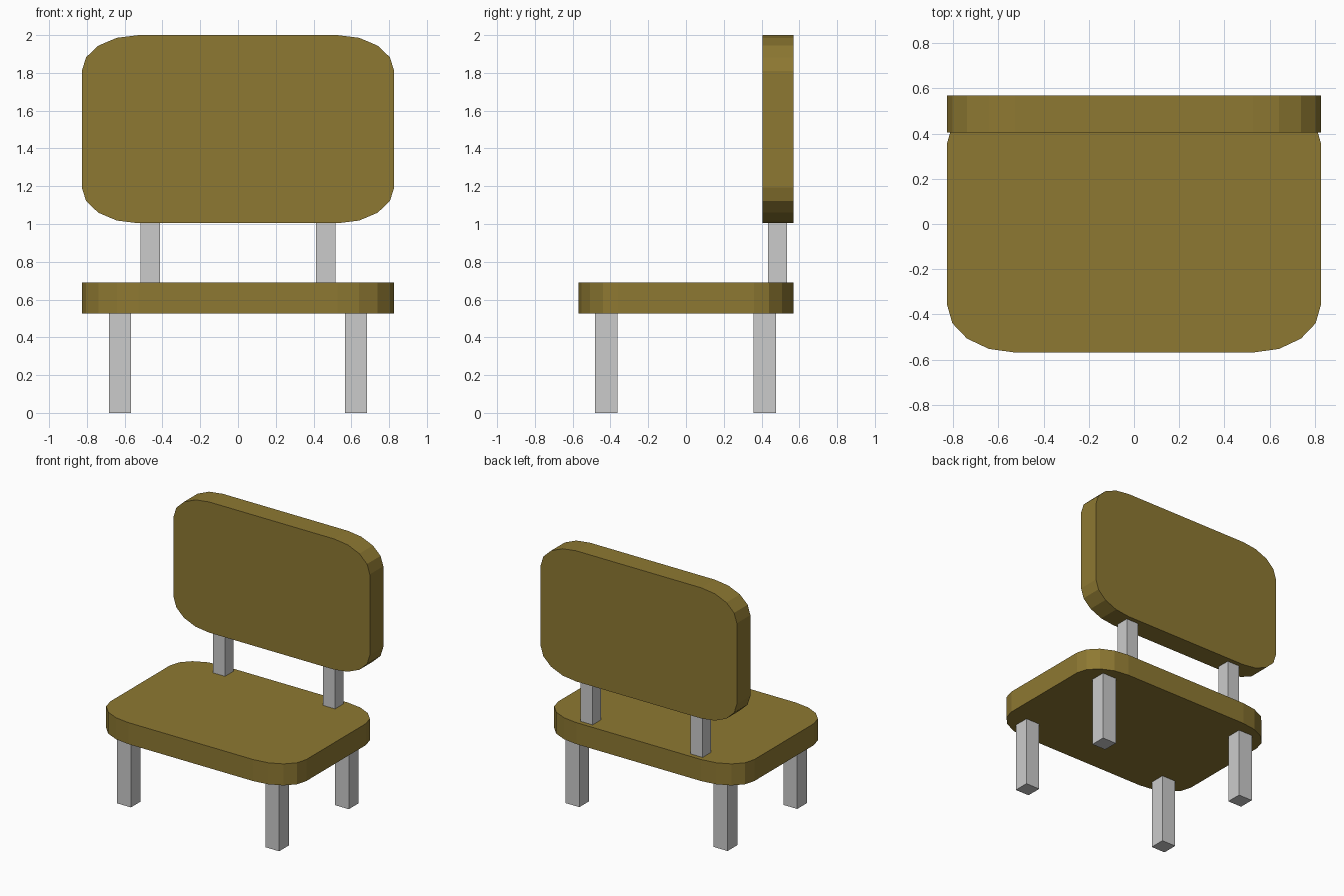
import bpy, bmesh
from math import sin, cos, pi
from mathutils import Vector

if "Cube" in bpy.data.objects:
    bpy.data.objects.remove(bpy.data.objects["Cube"])

ochre = bpy.data.materials.new("ochre")
ochre.diffuse_color = (0.27, 0.19, 0.032, 1)
ochre.use_nodes = True
ochre.node_tree.nodes["Principled BSDF"].inputs["Base Color"].default_value = ochre.diffuse_color


def finish(name, bm, material=None):
    bmesh.ops.recalc_face_normals(bm, faces=bm.faces)
    mesh = bpy.data.meshes.new(name)
    bm.to_mesh(mesh)
    bm.free()
    if material:
        mesh.materials.append(material)
    obj = bpy.data.objects.new(name, mesh)
    bpy.context.collection.objects.link(obj)


def rounded_outline(half_w, half_h, rx, ry, segments=4):
    """Rectangle with elliptical corners, as 2D points."""
    points = []
    for corner, (sx, sy) in enumerate([(1, 1), (-1, 1), (-1, -1), (1, -1)]):
        for i in range(segments + 1):
            a = (corner + i / segments) * pi / 2
            points.append((sx * (half_w - rx) + rx * cos(a),
                           sy * (half_h - ry) + ry * sin(a)))
    return points


def slab(name, points, extrusion):
    bm = bmesh.new()
    face = bm.faces.new([bm.verts.new(p) for p in points])
    result = bmesh.ops.extrude_face_region(bm, geom=[face], use_keep_orig=True)
    verts = [v for v in result["geom"] if isinstance(v, bmesh.types.BMVert)]
    bmesh.ops.translate(bm, verts=verts, vec=extrusion)
    finish(name, bm, ochre)


def post(name, x, y, z0, z1, width):
    bm = bmesh.new()
    bmesh.ops.create_cube(bm, size=1)
    bmesh.ops.scale(bm, verts=bm.verts, vec=(width, width, z1 - z0))
    bmesh.ops.translate(bm, verts=bm.verts, vec=(x, y, (z0 + z1) / 2))
    finish(name, bm)


# Seat: horizontal rounded slab
slab("seat", [(x, y, 0.527) for x, y in rounded_outline(0.827, 0.569, 0.3, 0.21)],
     Vector((0, 0, 0.164)))

# Backrest: upright rounded slab
slab("backrest", [(x, 0.406, 1.5 + z) for x, z in rounded_outline(0.827, 0.498, 0.3, 0.19)],
     Vector((0, 0.163, 0)))
bpy.data.objects["backrest"].location.z = 0.002

# Legs and backrest supports, left and right
for side, s in (("left", -1), ("right", 1)):
    post(f"front_leg_{side}", s * 0.625, -0.422, 0, 0.527, 0.117)
    post(f"rear_leg_{side}", s * 0.625, 0.417, 0, 0.527, 0.117)
    post(f"back_support_{side}", s * 0.464, 0.484, 0.691, 1.004, 0.102)
